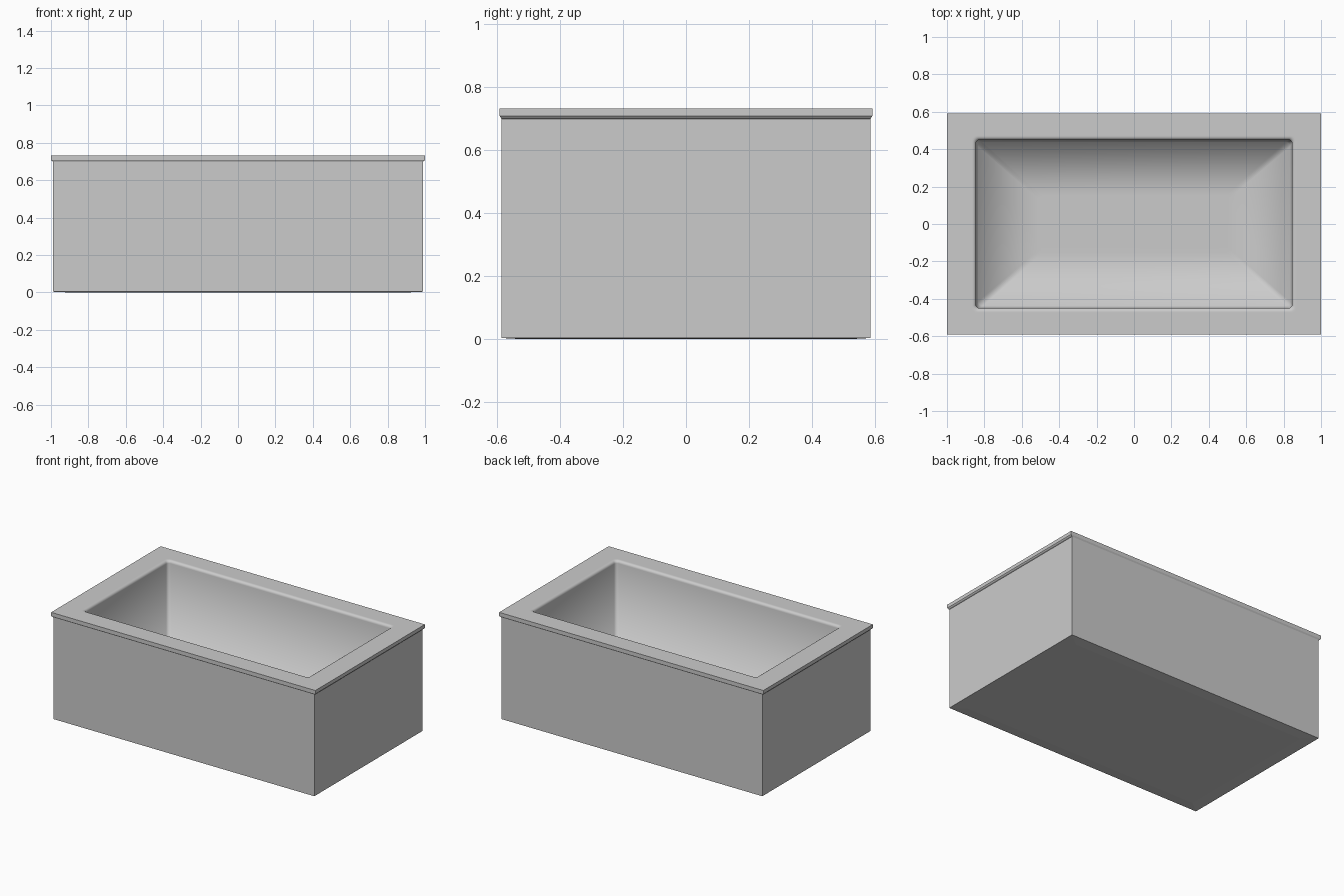
import bpy, bmesh
from math import sin, cos, pi

if "Cube" in bpy.data.objects:
    bpy.data.objects.remove(bpy.data.objects["Cube"])


def ring(bm, hx, hy, r, z, seg):
    """Rounded (or, with seg 0, square) rectangle of vertices at height z."""
    verts = []
    for k, (sx, sy) in enumerate([(1, 1), (-1, 1), (-1, -1), (1, -1)]):
        if seg == 0:
            verts.append(bm.verts.new((sx * hx, sy * hy, z)))
            continue
        for i in range(seg + 1):
            a = (k + i / seg) * pi / 2
            verts.append(bm.verts.new((sx * (hx - r) + r * cos(a),
                                       sy * (hy - r) + r * sin(a), z)))
    return verts


def loft(name, rings, seg, cap_start=False, cap_end=False):
    bm = bmesh.new()
    loops = [ring(bm, *p, seg) for p in rings]
    n = len(loops[0])
    for lo, hi in zip(loops, loops[1:]):
        for i in range(n):
            j = (i + 1) % n
            bm.faces.new((lo[i], lo[j], hi[j], hi[i]))
    if cap_start:
        bm.faces.new(loops[0][::-1])
    if cap_end:
        bm.faces.new(loops[-1])
    for f in bm.faces:
        f.smooth = seg > 0
    mesh = bpy.data.meshes.new(name)
    bm.to_mesh(mesh)
    bm.free()
    ob = bpy.data.objects.new(name, mesh)
    bpy.context.collection.objects.link(ob)
    return ob


OX, OY, LIP = 0.845, 0.45, 0.018
TOP, FLOOR = 0.733, 0.10

# Flat outer panels with a very slightly proud base
loft("outer_panels", [
    (0.90, 0.515, 0, 0.0),
    (0.988, 0.586, 0, 0.004),
    (0.988, 0.586, 0, 0.705),
], 0, cap_start=True)

# Overhanging edge of the rim, chamfered underneath
loft("rim_edge", [
    (0.988, 0.586, 0, 0.700),
    (0.995, 0.588, 0, 0.703),
    (1.0, 0.592, 0, 0.709),
    (1.0, 0.592, 0, TOP),
], 0)

# Flat rim top, soft lip and steep-sided basin with softly shaded floor
profile = [(1.0, 0.592, 0.0005, TOP),
           (OX + LIP + 0.006, OY + LIP + 0.006, 0.03, TOP)]
for i in range(5):
    a = i / 4 * pi / 2
    out = LIP * (1 - sin(a))
    profile.append((OX + out, OY + out, 0.02 + out / 2, TOP - LIP * (1 - cos(a))))
profile += [
    (OX - 0.012, OY - 0.012, 0.025, FLOOR),
    (OX - 0.34, OY - 0.30, 0.02, FLOOR - 0.003),
]
loft("rim_top_and_basin", profile, 5, cap_end=True)
